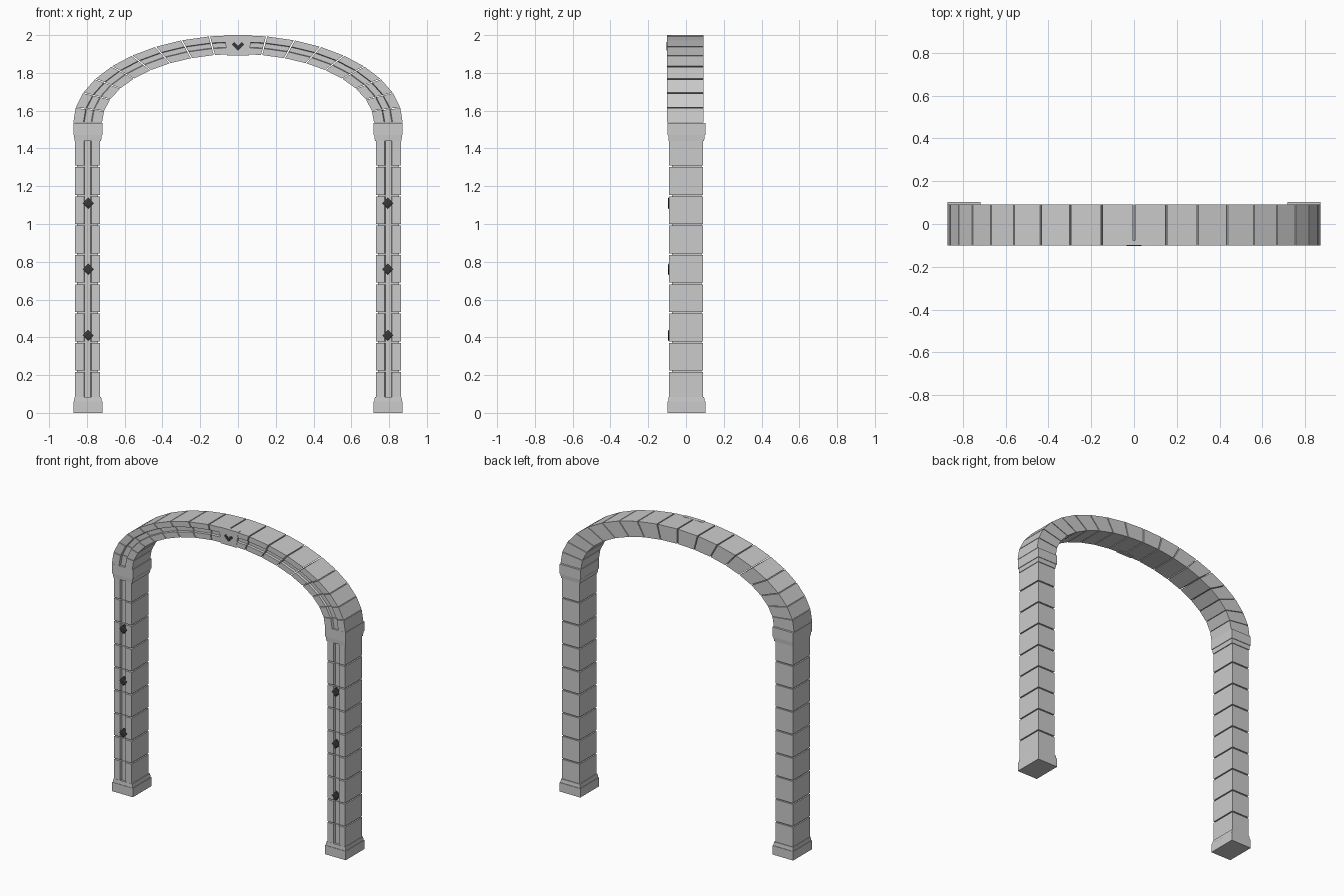
import bpy, bmesh, math

if "Cube" in bpy.data.objects:
    bpy.data.objects.remove(bpy.data.objects["Cube"])

dark = bpy.data.materials.new("dark_inlay")
dark.diffuse_color = (0.04, 0.04, 0.04, 1)
dark.use_nodes = True
dark.node_tree.nodes["Principled BSDF"].inputs["Base Color"].default_value = dark.diffuse_color


def loft(bm, rings):
    """Skin closed rings of points and cap both ends."""
    vs = [[bm.verts.new(p) for p in r] for r in rings]
    n = len(vs[0])
    for a, b in zip(vs, vs[1:]):
        for i in range(n):
            bm.faces.new((a[i], a[(i + 1) % n], b[(i + 1) % n], b[i]))
    bm.faces.new(vs[0][::-1])
    bm.faces.new(vs[-1])


def finish(bm, name, mat=None):
    bmesh.ops.recalc_face_normals(bm, faces=bm.faces)
    me = bpy.data.meshes.new(name)
    bm.to_mesh(me)
    bm.free()
    ob = bpy.data.objects.new(name, me)
    bpy.context.collection.objects.link(ob)
    if mat:
        me.materials.append(mat)
    return ob


def section(inner, outer, front, recess, back):
    """Block section between two (x, z) points, with a channel in the front."""
    prof = [(0, back), (1, back), (1, front), (.65, front), (.62, recess),
            (.38, recess), (.35, front), (0, front)]
    return [(inner[0] + s * (outer[0] - inner[0]), y,
             inner[1] + s * (outer[1] - inner[1])) for s, y in prof]


def rect(x0, x1, y0, y1, z):
    return [(x0, y0, z), (x1, y0, z), (x1, y1, z), (x0, y1, z)]


for side, sx in (("left", -1), ("right", 1)):
    # column of stacked channelled blocks
    bm = bmesh.new()
    joints = [0.065 + 0.155 * k for k in range(10)]
    for z0, z1 in zip(joints, joints[1:]):
        loft(bm, [section((sx * .731, z), (sx * .862, z), -.091, -.078, .091)
                  for z in (z0 + .004, z1 - .004)])
    finish(bm, side + "_column_blocks")

    # core that closes the joints
    bm = bmesh.new()
    loft(bm, [rect(sx * .74, sx * .853, -.074, .083, z) for z in (.03, 1.5)])
    finish(bm, side + "_column_core")

    # stepped base and capital
    for name, z0, z1, z2 in (("base", 0, .06, .085), ("capital", 1.535, 1.47, 1.44)):
        bm = bmesh.new()
        loft(bm, [rect(sx * .717, sx * .872, -.097, .1026, z0),
                  rect(sx * .717, sx * .872, -.097, .1026, z1),
                  rect(sx * .721, sx * .868, -.094, .099, z1),
                  rect(sx * .725, sx * .866, -.092, .096, z2)])
        finish(bm, side + "_" + name)

    # faceted diamond studs
    for k in range(3):
        zc, xc, r = .41 + .35 * k, sx * .793, .03
        bm = bmesh.new()
        loft(bm, [[(xc + q * r * dx, y, zc + q * r * dz)
                   for dx, dz in ((1, 0), (0, 1), (-1, 0), (0, -1))]
                  for y, q in ((-.076, 1), (-.093, 1), (-.0965, .6))])
        finish(bm, side + "_diamond_stud", dark)

# arch stones along a half ellipse
bm = bmesh.new()
for k in range(18):
    rings = []
    for t, sign in ((k * 10, 1), (k * 10 + 10, -1)):
        a = math.radians(t + sign * .25)
        c, s = math.cos(a), math.sin(a)
        rings.append(section((.72 * c, 1.535 + .365 * s), (.872 * c, 1.535 + .465 * s),
                             -.1, -.086, .092))
    loft(bm, rings)
finish(bm, "arch_stones")

# keystone plate
bm = bmesh.new()
loft(bm, [[(-.058, y, 1.893), (.058, y, 1.893), (.072, y, 2), (-.072, y, 2)]
          for y in (-.077, -.1015)])
finish(bm, "keystone")

# chevron inlay on the keystone
bm = bmesh.new()
loft(bm, [[(0, y, 1.918), (.034, y, 1.95), (.02, y, 1.964), (0, y, 1.945),
           (-.02, y, 1.964), (-.034, y, 1.95)] for y in (-.095, -.1026)])
finish(bm, "keystone_chevron", dark)
